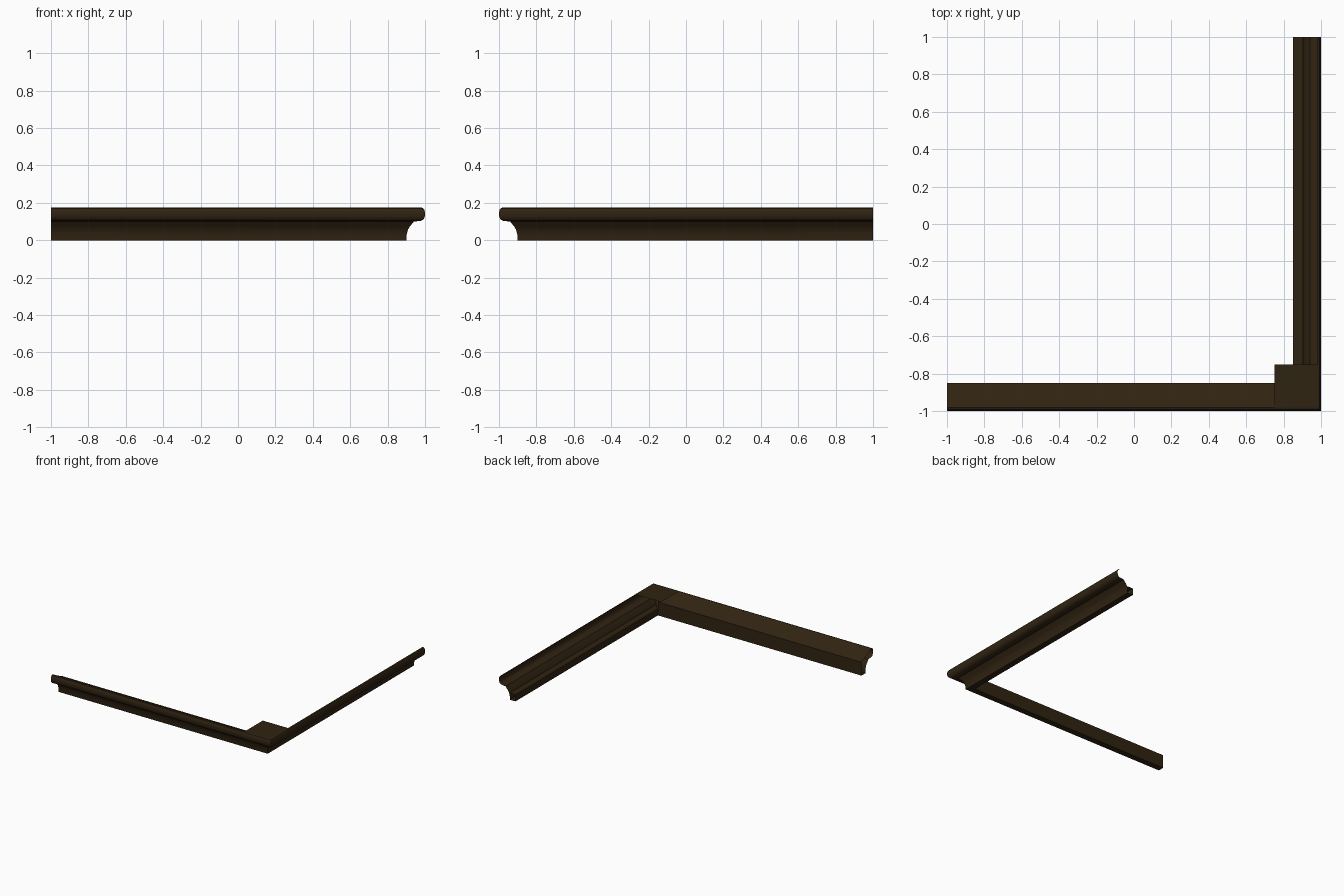
import bpy, bmesh

if "Cube" in bpy.data.objects:
    bpy.data.objects.remove(bpy.data.objects["Cube"])

# single dark wood colour
wood = bpy.data.materials.new("dark_brown_wood")
wood.diffuse_color = (0.030, 0.017, 0.006, 1)
wood.use_nodes = True
wood.node_tree.nodes["Principled BSDF"].inputs["Base Color"].default_value = wood.diffuse_color

# profiles: (distance in from the outer line, height)
COVE = [(0.10, 0.0), (0.098, 0.03), (0.092, 0.055), (0.082, 0.073), (0.066, 0.092),
        (0.06, 0.1)]
NOSE = [(0.06, 0.1), (0.022, 0.104), (0.01, 0.11), (0.003, 0.121), (0.0, 0.135),
        (0.0, 0.148), (0.003, 0.162), (0.009, 0.171), (0.02, 0.175)]
BACK_LONG = [(0.02, 0.175), (0.10, 0.133), (0.15, 0.11), (0.15, 0.0), (0.10, 0.0)]
BACK_LOW = [(0.097, 0.055), (0.15, 0.055), (0.15, 0.0), (0.10, 0.0)]


def finish(name, bm, smooth=True):
    me = bpy.data.meshes.new(name)
    bm.to_mesh(me)
    bm.free()
    me.materials.append(wood)
    ob = bpy.data.objects.new(name, me)
    bpy.context.collection.objects.link(ob)
    if smooth:
        bpy.ops.object.select_all(action='DESELECT')
        ob.select_set(True)
        bpy.context.view_layer.objects.active = ob
        bpy.ops.object.shade_smooth_by_angle(angle=0.6)
    return ob


def run(name, profile, along_x, smooth=True):
    """Extrude a profile along one side, mitred at the corner (1, -1)."""
    bm = bmesh.new()
    rows = []
    for d, z in profile:
        corner = (1 - d, -1 + d, z)
        end = (-1, -1 + d, z) if along_x else (1 - d, 1, z)
        rows.append((bm.verts.new(end), bm.verts.new(corner)))
    for (a, b), (c, e) in zip(rows, rows[1:]):
        quad = (a, b, e, c) if along_x else (a, c, e, b)
        bm.faces.new(quad)
    return finish(name, bm, smooth)


# front and side mouldings
for side, along_x in (("front", True), ("side", False)):
    run(side + "_cove", COVE, along_x)
    run(side + "_rounded_nose", NOSE, along_x)

# front run is closed by a sloping lid, side run only has a low back lip
run("front_sloping_back", BACK_LONG, True, False)
run("side_back_lip", BACK_LOW, False, False)

# square plate over the corner
bm = bmesh.new()
bm.faces.new([bm.verts.new((x, y, 0.175)) for x, y in
              ((0.75, -0.98), (0.98, -0.98), (0.98, -0.75), (0.75, -0.75))])
finish("corner_plate", bm, False)
